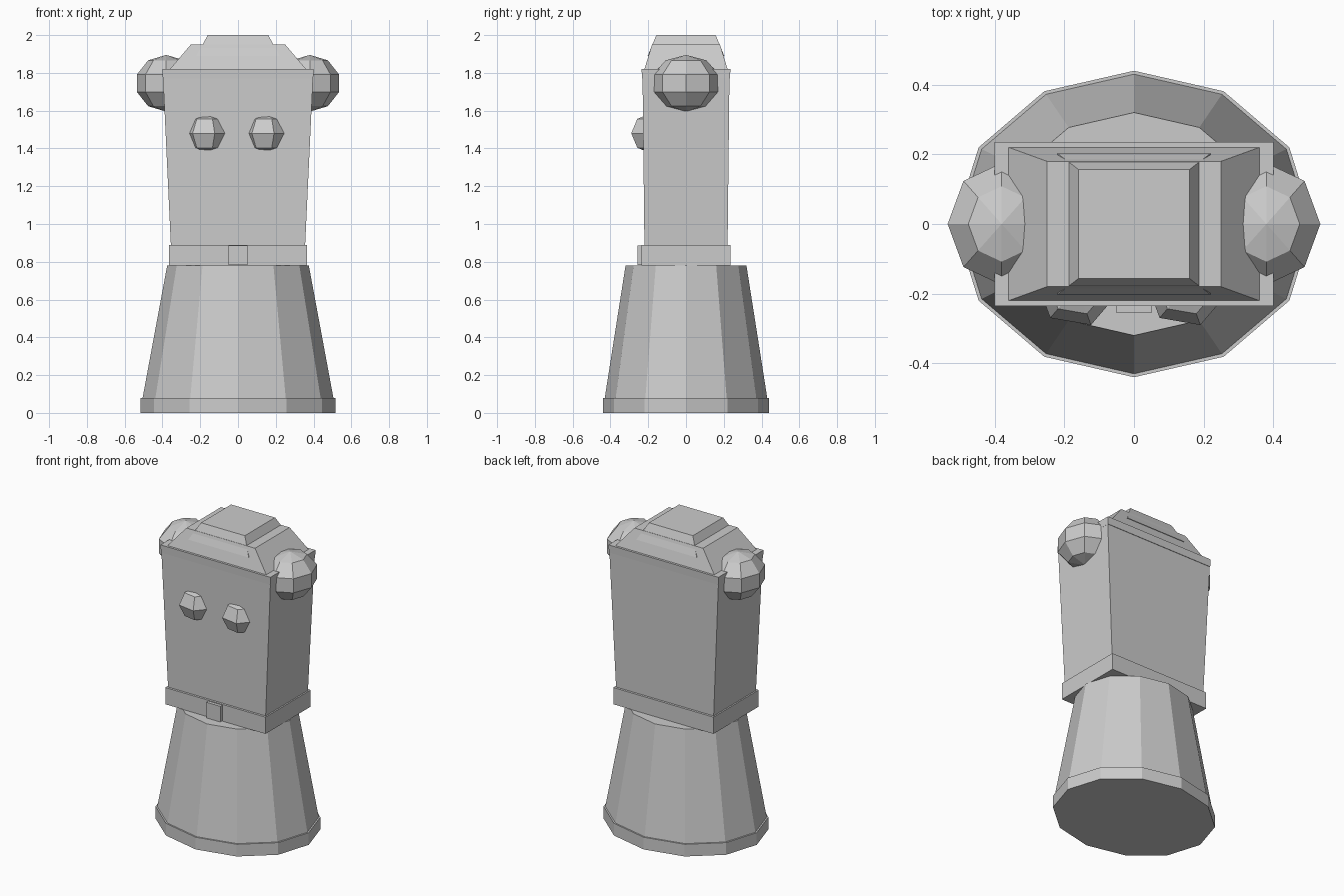
import bpy
import bmesh
from math import pi, sin, cos, radians
from mathutils import Matrix

old = bpy.data.objects.get("Cube")
if old:
    bpy.data.objects.remove(old, do_unlink=True)

GREY = (0.6, 0.6, 0.6, 1.0)
mat = bpy.data.materials.new("plain grey")
mat.use_nodes = True
mat.diffuse_color = GREY
mat.node_tree.nodes["Principled BSDF"].inputs["Base Color"].default_value = GREY


def finish(name, bm):
    bmesh.ops.recalc_face_normals(bm, faces=bm.faces)
    mesh = bpy.data.meshes.new(name)
    bm.to_mesh(mesh)
    bm.free()
    mesh.materials.append(mat)
    obj = bpy.data.objects.new(name, mesh)
    bpy.context.collection.objects.link(obj)
    return obj


def round_taper(name, sides, z0, size0, z1, size1):
    """Closed elliptical frustum; sizes are (x, y) radii."""
    bm = bmesh.new()
    rings = []
    for z, (rx, ry) in ((z0, size0), (z1, size1)):
        rings.append([bm.verts.new((rx * cos(2 * pi * i / sides),
                                    ry * sin(2 * pi * i / sides), z))
                      for i in range(sides)])
    low, high = rings
    bm.faces.new(low)
    bm.faces.new(high)
    for i in range(sides):
        j = (i + 1) % sides
        bm.faces.new((low[i], low[j], high[j], high[i]))
    return finish(name, bm)


def box_taper(name, z0, size0, z1, size1, y=0.0):
    """Closed rectangular frustum; sizes are (x, y) half widths."""
    bm = bmesh.new()
    bmesh.ops.create_cube(bm, size=2)
    for v in bm.verts:
        z, (hx, hy) = (z0, size0) if v.co.z < 0 else (z1, size1)
        v.co = (v.co.x * hx, v.co.y * hy + y, z)
    return finish(name, bm)


def ball(name, centre, radii, segments, rings, turn=0.0):
    """Faceted ellipsoid with upright poles."""
    bm = bmesh.new()
    bmesh.ops.create_uvsphere(bm, u_segments=segments, v_segments=rings, radius=1)
    bm.transform(Matrix.Translation(centre) @ Matrix.Diagonal((*radii, 1))
                 @ Matrix.Rotation(turn, 4, "Z"))
    return finish(name, bm)


# Flared lower body
round_taper("base_band", 12, 0, (0.515, 0.44), 0.08, (0.515, 0.44))
round_taper("skirt", 12, 0.08, (0.505, 0.43), 0.78, (0.375, 0.32))

# Belt and buckle
box_taper("belt", 0.78, (0.365, 0.235), 0.89, (0.365, 0.235))
box_taper("buckle", 0.782, (0.05, 0.02), 0.885, (0.05, 0.02), y=-0.236)

# Upper body widening to the rim
box_taper("torso", 0.88, (0.355, 0.22), 1.775, (0.397, 0.23))
box_taper("rim", 1.77, (0.398, 0.233), 1.82, (0.4, 0.235))

# Stepped roof
box_taper("roof_lower", 1.82, (0.36, 0.22), 1.95, (0.25, 0.18))
box_taper("roof_upper", 1.89, (0.22, 0.203), 2.0, (0.16, 0.157))

# Side balls and eyes
for side, s in (("left", 1), ("right", -1)):
    ball(side + "_side_ball", (s * 0.38, 0, 1.745), (0.163, 0.184, 0.15), 8, 5)
    ball(side + "_eye", (s * 0.157 - 0.007, -0.18, 1.48),
         (0.119, 0.117, 0.108), 6, 4, radians(20))
